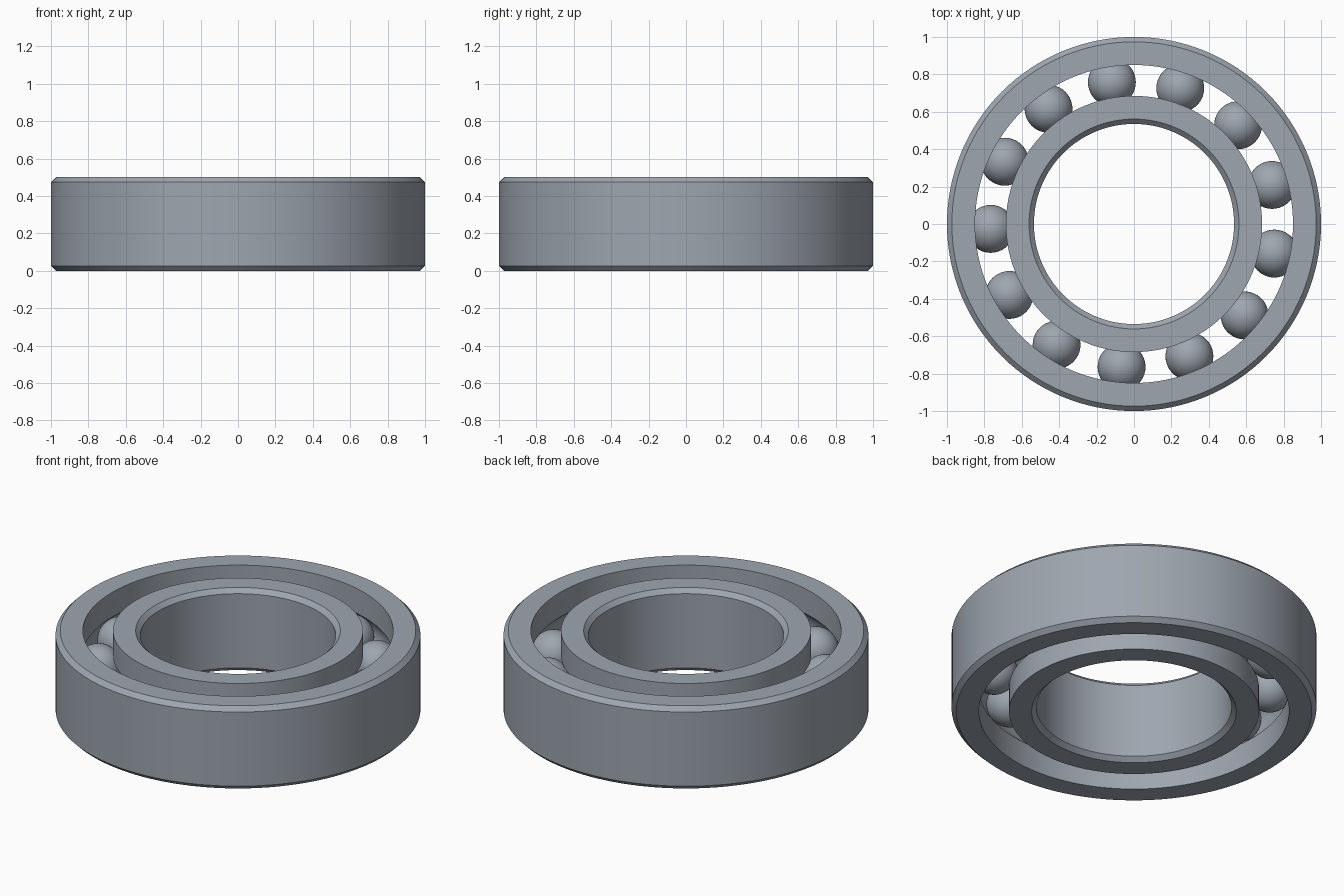
import bpy
import bmesh
import math
from mathutils import Matrix

SEGMENTS = 128
HEIGHT = 0.5
MID = HEIGHT / 2
PITCH = 0.767        # radius of the circle of ball centres
BALL_R = 0.128
GROOVE_R = 0.13
BALLS = 13
FIRST_BALL = 15.8    # degrees
CHAMFER = 0.026

cube = bpy.data.objects.get("Cube")
if cube:
    bpy.data.objects.remove(cube, do_unlink=True)

steel = bpy.data.materials.new("steel_grey")
colour = (0.34, 0.38, 0.43, 1)
steel.diffuse_color = colour
steel.use_nodes = True
steel.node_tree.nodes["Principled BSDF"].inputs["Base Color"].default_value = colour


def finish(name, bm):
    """Turn a bmesh into a smooth-shaded steel object."""
    bmesh.ops.recalc_face_normals(bm, faces=bm.faces)
    mesh = bpy.data.meshes.new(name)
    bm.to_mesh(mesh)
    bm.free()
    mesh.materials.append(steel)
    obj = bpy.data.objects.new(name, mesh)
    bpy.context.collection.objects.link(obj)
    bpy.ops.object.select_all(action='DESELECT')
    obj.select_set(True)
    bpy.context.view_layer.objects.active = obj
    bpy.ops.object.shade_smooth_by_angle(angle=math.radians(30))
    return obj


def race(name, plain_r, groove_r, side):
    """Ring with a chamfered plain wall and a ball groove; side is +1 outer, -1 inner."""
    inset = plain_r - side * CHAMFER
    profile = [(groove_r, 0), (inset, 0), (plain_r, CHAMFER),
               (plain_r, HEIGHT - CHAMFER), (inset, HEIGHT), (groove_r, HEIGHT)]
    # Circular groove, from its top edge down to its bottom edge
    half = math.acos(abs(groove_r - PITCH) / GROOVE_R)
    steps = 14
    for i in range(steps + 1):
        a = half - 2 * half * i / steps
        profile.append((PITCH + side * GROOVE_R * math.cos(a),
                        MID + GROOVE_R * math.sin(a)))
    # Spin the closed profile about the z axis
    bm = bmesh.new()
    rings = []
    for s in range(SEGMENTS):
        t = math.tau * s / SEGMENTS
        rings.append([bm.verts.new((r * math.cos(t), r * math.sin(t), z))
                      for r, z in profile])
    for s, ring in enumerate(rings):
        following = rings[(s + 1) % SEGMENTS]
        for i in range(len(profile)):
            j = (i + 1) % len(profile)
            bm.faces.new((ring[i], following[i], following[j], ring[j]))
    return finish(name, bm)


# Outer and inner rings
race("outer_race", 1.0, 0.85, 1)
race("inner_race", 0.535, 0.685, -1)

# Balls spaced evenly in the groove
for k in range(BALLS):
    t = math.radians(FIRST_BALL) + math.tau * k / BALLS
    bm = bmesh.new()
    bmesh.ops.create_uvsphere(
        bm, u_segments=40, v_segments=24, radius=BALL_R,
        matrix=Matrix.Translation((PITCH * math.cos(t), PITCH * math.sin(t), MID)))
    finish(f"ball_{k + 1}", bm)
